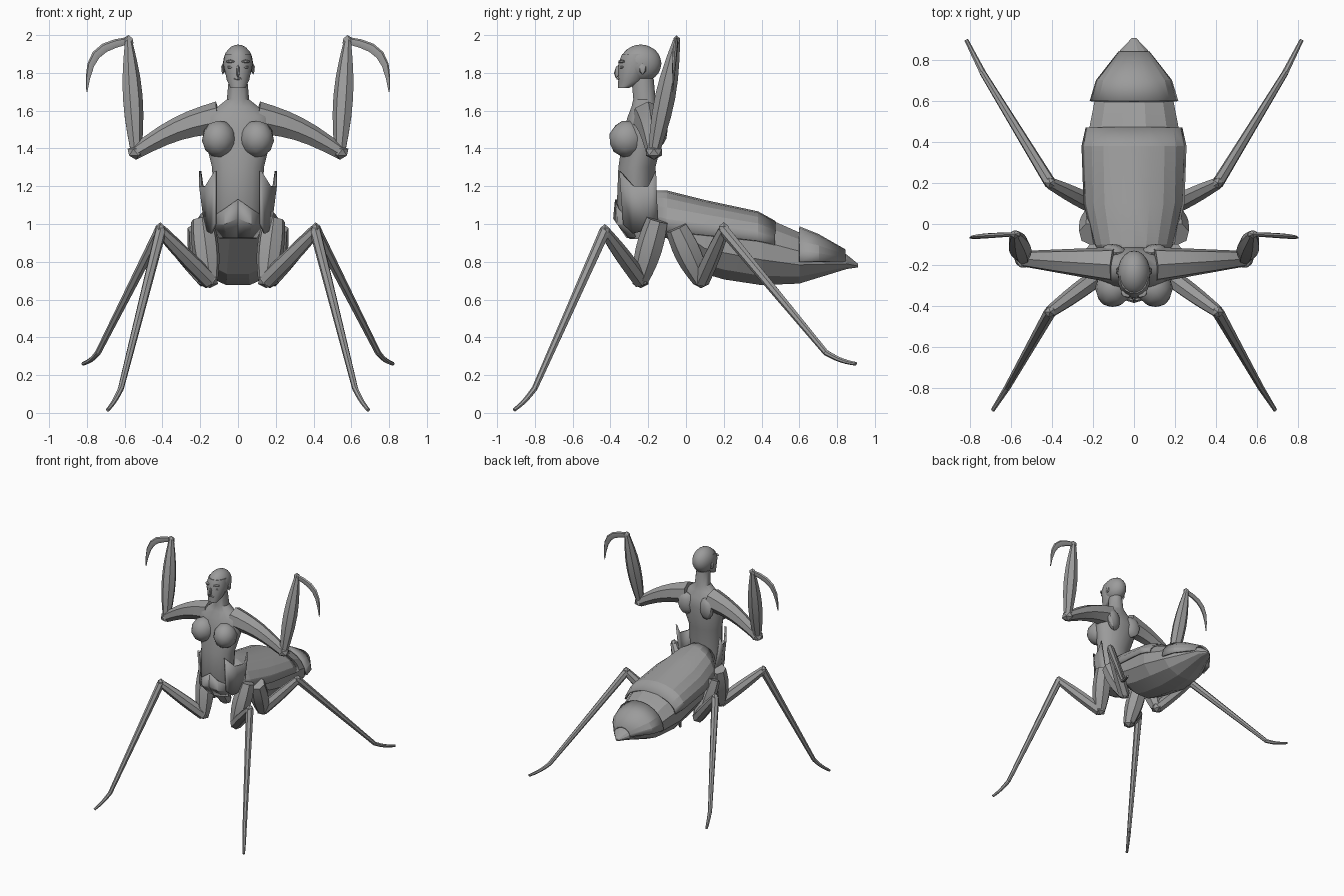
import bpy, bmesh, math
from mathutils import Vector, Matrix

if "Cube" in bpy.data.objects:
    bpy.data.objects.remove(bpy.data.objects["Cube"])

chitin = bpy.data.materials.new("plain_grey")
chitin.use_nodes = True
grey = (.33, .33, .33, 1)
chitin.diffuse_color = grey
chitin.node_tree.nodes["Principled BSDF"].inputs["Base Color"].default_value = grey


def finish(name, bm, mirror=False, thick=0, angle=25):
    """Turn a bmesh into a shaded object, optionally mirrored or thickened."""
    bmesh.ops.recalc_face_normals(bm, faces=bm.faces)
    mesh = bpy.data.meshes.new(name)
    bm.to_mesh(mesh)
    bm.free()
    mesh.materials.append(chitin)
    ob = bpy.data.objects.new(name, mesh)
    bpy.context.collection.objects.link(ob)
    bpy.ops.object.select_all(action='DESELECT')
    ob.select_set(True)
    bpy.context.view_layer.objects.active = ob
    bpy.ops.object.shade_smooth_by_angle(angle=math.radians(angle))
    if thick:
        solid = ob.modifiers.new("thickness", 'SOLIDIFY')
        solid.thickness = thick
        solid.offset = 0
    if mirror:
        ob.modifiers.new("mirror", 'MIRROR')


def skin(rings, closed=True):
    """Bridge rows of points; closed rings also get end caps."""
    bm = bmesh.new()
    rows = [[bm.verts.new(p) for p in ring] for ring in rings]
    count = len(rows[0])
    for low, high in zip(rows, rows[1:]):
        for i in range(count if closed else count - 1):
            j = (i + 1) % count
            bm.faces.new((low[i], low[j], high[j], high[i]))
    if closed:
        bm.faces.new(rows[0])
        bm.faces.new(rows[-1])
    return bm


def ellipse(centre, u, v, sides):
    """Points around a centre, spanned by two half-axis vectors."""
    turns = [math.tau * (i + .5) / sides for i in range(sides)]
    return [centre + u * math.cos(a) + v * math.sin(a) for a in turns]


def upright(name, rings):
    """Loft of level ellipses: height, centre y, half width, half depth."""
    finish(name, skin([ellipse(Vector((0, y, z)), Vector((w, 0, 0)), Vector((0, d, 0)), 16)
                       for z, y, w, d in rings]), angle=35)


def lengthwise(name, rings):
    """Loft of cross-sections along y: y, centre z, half width, half height."""
    finish(name, skin([ellipse(Vector((0, y, z)), Vector((w, 0, 0)), Vector((0, 0, h)), 12)
                       for y, z, w, h in rings]), angle=12)


def arched_plate(name, rings, sides=10):
    """Open half-arch plate: y, base z, half width, rise."""
    turns = [math.pi * i / sides for i in range(sides + 1)]
    finish(name, skin([[(w * math.cos(a), y, z + h * math.sin(a)) for a in turns]
                       for y, z, w, h in rings], False), thick=.014, angle=15)


def limb(name, start, end, thin, bulge=0, bend=(0, 0, 0), flat=1, ref=(1, 0, 0), sides=7):
    """Mirrored tapering tube that may swell and bow between its two ends."""
    start, end, bend, ref = map(Vector, (start, end, bend, ref))
    steps = 6
    rings = []
    for i in range(steps + 1):
        t = i / steps
        wave = math.sin(math.pi * t)
        along = end - start + bend * math.pi * math.cos(math.pi * t)
        u = ref.cross(along).normalized()
        v = along.normalized().cross(u)
        r = thin[0] + (thin[1] - thin[0]) * t + bulge * wave
        rings.append(ellipse(start.lerp(end, t) + bend * wave, u * r, v * r * flat, sides))
    finish(name, skin(rings), mirror=True, angle=35)


def blob(name, place, size, turn=0, tilt=0, detail=1):
    """Faceted ellipsoid, mirrored when it sits off the centre line."""
    bm = bmesh.new()
    bmesh.ops.create_icosphere(bm, subdivisions=detail, radius=1)
    bm.transform(Matrix.Translation(place) @ Matrix.Rotation(turn, 4, 'Z')
                 @ Matrix.Rotation(tilt, 4, 'X') @ Matrix.Diagonal((*size, 1)))
    finish(name, bm, mirror=place[0] > 0)


# Upright torso with neck
upright("torso", [
    (.92, -.24, .1, .06), (1.05, -.27, .13, .1), (1.3, -.26, .14, .1),
    (1.5, -.22, .19, .11), (1.57, -.22, .18, .09), (1.62, -.22, .11, .07),
    (1.66, -.22, .06, .06), (1.77, -.23, .05, .06)])
blob("breast", (.1, -.31, 1.45), (.09, .1, .1), turn=.3, tilt=.3, detail=2)
blob("shoulder_blade", (.09, -.14, 1.5), (.07, .04, .09), turn=.3, detail=2)

# Head and face
blob("skull", (0, -.24, 1.85), (.08, .11, .1), detail=3)
upright("jaw", [(1.72, -.33, .04, .03), (1.76, -.29, .06, .07),
                (1.85, -.27, .08, .09), (1.9, -.26, .07, .08)])
blob("nose", (0, -.36, 1.81), (.01, .02, .04), tilt=-.3)
blob("lips", (0, -.35, 1.77), (.03, .02, .01))
blob("eye", (.04, -.34, 1.83), (.02, .01, .01), turn=.4)
blob("brow", (.04, -.34, 1.86), (.03, .02, .01), turn=.4)
blob("ear", (.08, -.23, 1.82), (.01, .02, .03))

# Raised arms ending in hooked claws
sideways = (0, 1, 0)
elbow, wrist = (.54, -.17, 1.38), (.58, -.05, 1.97)
limb("upper_arm", (.1, -.2, 1.56), elbow, (.09, .04), bend=(0, 0, .03), ref=sideways)
limb("forearm", elbow, wrist, (.03, .02), bulge=.03, ref=sideways)
limb("claw", wrist, (.8, -.07, 1.7), (.02, .003), bulge=.013,
     bend=(.06, 0, .06), flat=.5, ref=sideways)
blob("elbow", elbow, (.05, .05, .04))
blob("wrist", wrist, (.03, .02, .03))

# Waist plates: spiked hip fin and pointed belly plate
finish("hip_fin", skin([
    [(.12, -.35, 1.28), (.17, -.28, 1.2), (.2, -.2, 1.2), (.2, -.16, 1.28)],
    [(.12, -.33, 1), (.14, -.28, .95), (.17, -.2, .97), (.16, -.15, 1)]], False),
    mirror=True, thick=.012)
finish("belly_plate", skin([
    [(0, -.37, 1.13), (.07, -.36, 1.08), (.13, -.3, 1.04)],
    [(0, -.38, 1.03), (.07, -.36, 1), (.13, -.3, 1)],
    [(0, -.31, .93), (.06, -.3, .93), (.1, -.27, .93)]], False),
    mirror=True, thick=.012)

# Long abdomen with overlapping back plates
lengthwise("abdomen", [
    (-.25, 1.06, .1, .1), (-.1, 1.04, .17, .12), (.1, .92, .23, .19),
    (.2, .9, .23, .2), (.4, .86, .24, .19), (.6, .82, .2, .14),
    (.85, .8, .07, .04), (.91, .78, .01, .01)])
arched_plate("back_plate", [
    (-.2, 1, .13, .17), (-.1, .96, .19, .21), (.1, .94, .24, .18),
    (.38, .91, .25, .15), (.47, .89, .23, .12)])
arched_plate("tail_plate", [
    (.6, .8, .21, .18), (.7, .8, .18, .14), (.84, .8, .07, .06)])

# Four walking legs, each a chain of segments from hip to toe
segments = [("hip", (.06, .045), .02), ("thigh", (.045, .03), .006),
            ("shin", (.03, .016), 0), ("foot", (.016, .01), 0)]
legs = {
    "front": [(.19, -.15, 1.02), (.15, -.24, .7), (.41, -.43, .96),
              (.62, -.8, .13), (.69, -.91, .015)],
    "rear": [(.21, -.05, .98), (.17, .08, .7), (.41, .2, .97),
             (.74, .74, .32), (.82, .9, .26)],
}
for end, joints in legs.items():
    for (part, thin, bulge), a, b in zip(segments, joints, joints[1:]):
        sag = (0, 0, -.01) if part == "foot" else (0, 0, 0)
        limb(f"{end}_leg_{part}", a, b, thin, bulge, sag)
    blob(f"{end}_leg_lower_hip", joints[1], (.05, .05, .04))
    blob(f"{end}_leg_knee", joints[2], (.03, .03, .04))
